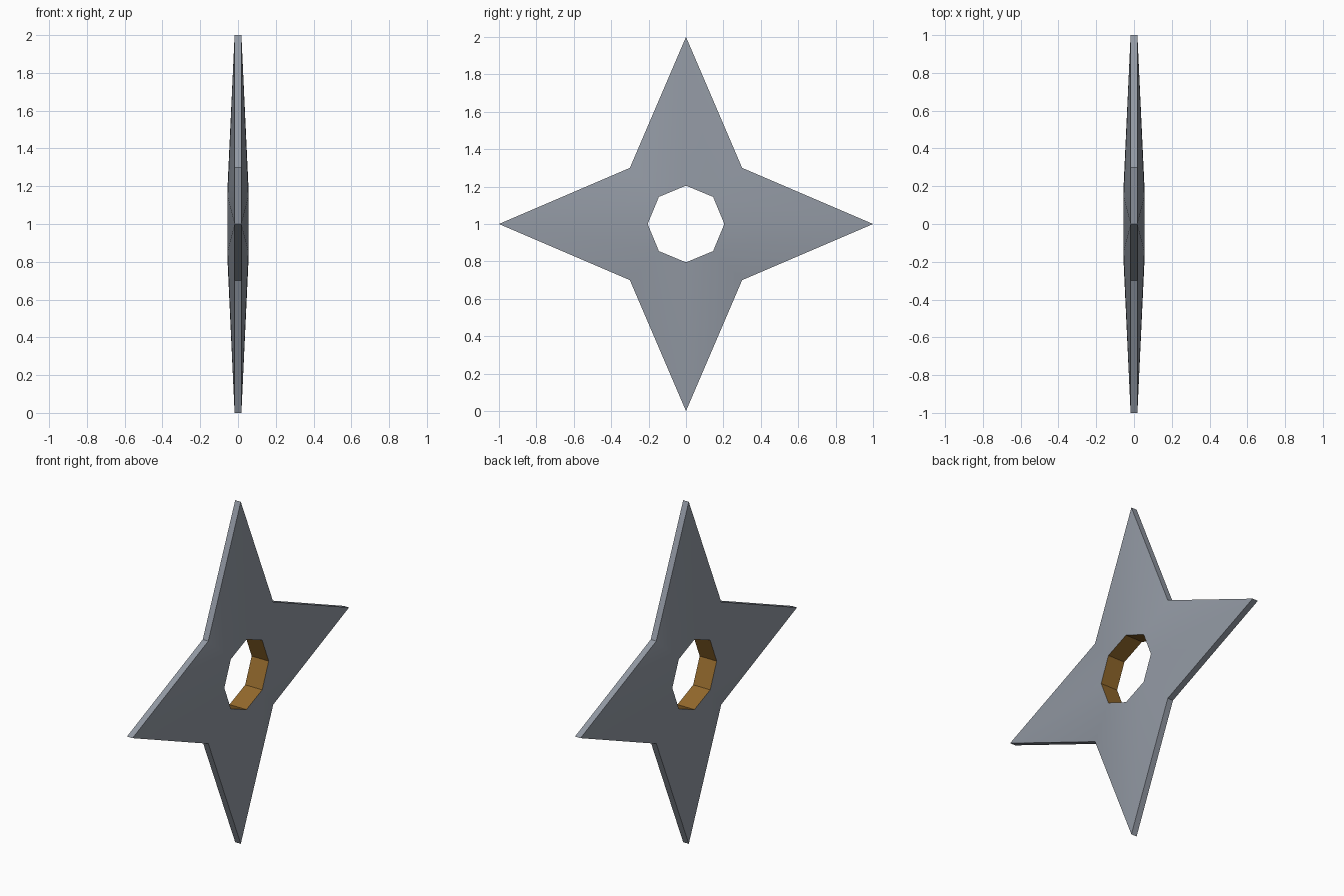
import bpy, bmesh
from math import sin, cos, pi, sqrt

if "Cube" in bpy.data.objects:
    bpy.data.objects.remove(bpy.data.objects["Cube"], do_unlink=True)


def material(name, color):
    mat = bpy.data.materials.new(name)
    mat.use_nodes = True
    mat.diffuse_color = color
    mat.node_tree.nodes["Principled BSDF"].inputs["Base Color"].default_value = color
    return mat


steel = material("steel grey", (0.29, 0.32, 0.37, 1))
bronze = material("bronze", (0.29, 0.14, 0.025, 1))

POINTS = 8
TIP, VALLEY, HOLE = 1.0, 0.3 * sqrt(2), 0.205
RIM_HALF, HUB_HALF = 0.018, 0.055

bm = bmesh.new()


def ring(radii, x):
    """Eight vertices around the x axis, cycling through the radii."""
    verts = []
    for i in range(POINTS):
        r, a = radii[i % len(radii)], 2 * pi * i / POINTS
        verts.append(bm.verts.new((x, r * cos(a), 1 + r * sin(a))))
    return verts


# Rings run from the hole edge over one face, across the rim and back
rings = [ring([HOLE], HUB_HALF), ring([TIP, VALLEY], RIM_HALF),
         ring([TIP, VALLEY], -RIM_HALF), ring([HOLE], -HUB_HALF)]

for k in range(4):
    a, b = rings[k], rings[(k + 1) % 4]
    for i in range(POINTS):
        j = (i + 1) % POINTS
        quad = [a[i], b[i], b[j], a[j]]
        if k in (0, 2):
            # Blade faces fold along the line from hole corner to tip
            tip = i if i % 2 == 0 else j
            valley = j if tip == i else i
            outer, inner = (b, a) if k == 0 else (a, b)
            faces = [bm.faces.new((outer[tip], inner[tip], inner[valley])),
                     bm.faces.new((outer[tip], inner[valley], outer[valley]))]
        else:
            faces = [bm.faces.new(quad)]
        for f in faces:
            f.material_index = 1 if k == 3 else 0  # hole wall

bmesh.ops.recalc_face_normals(bm, faces=bm.faces[:])
mesh = bpy.data.meshes.new("throwing_star")
bm.to_mesh(mesh)
bm.free()
mesh.materials.append(steel)
mesh.materials.append(bronze)

star = bpy.data.objects.new("throwing_star", mesh)
bpy.context.collection.objects.link(star)
bpy.context.view_layer.objects.active = star
star.select_set(True)
bpy.ops.object.shade_smooth_by_angle(angle=pi / 6)
